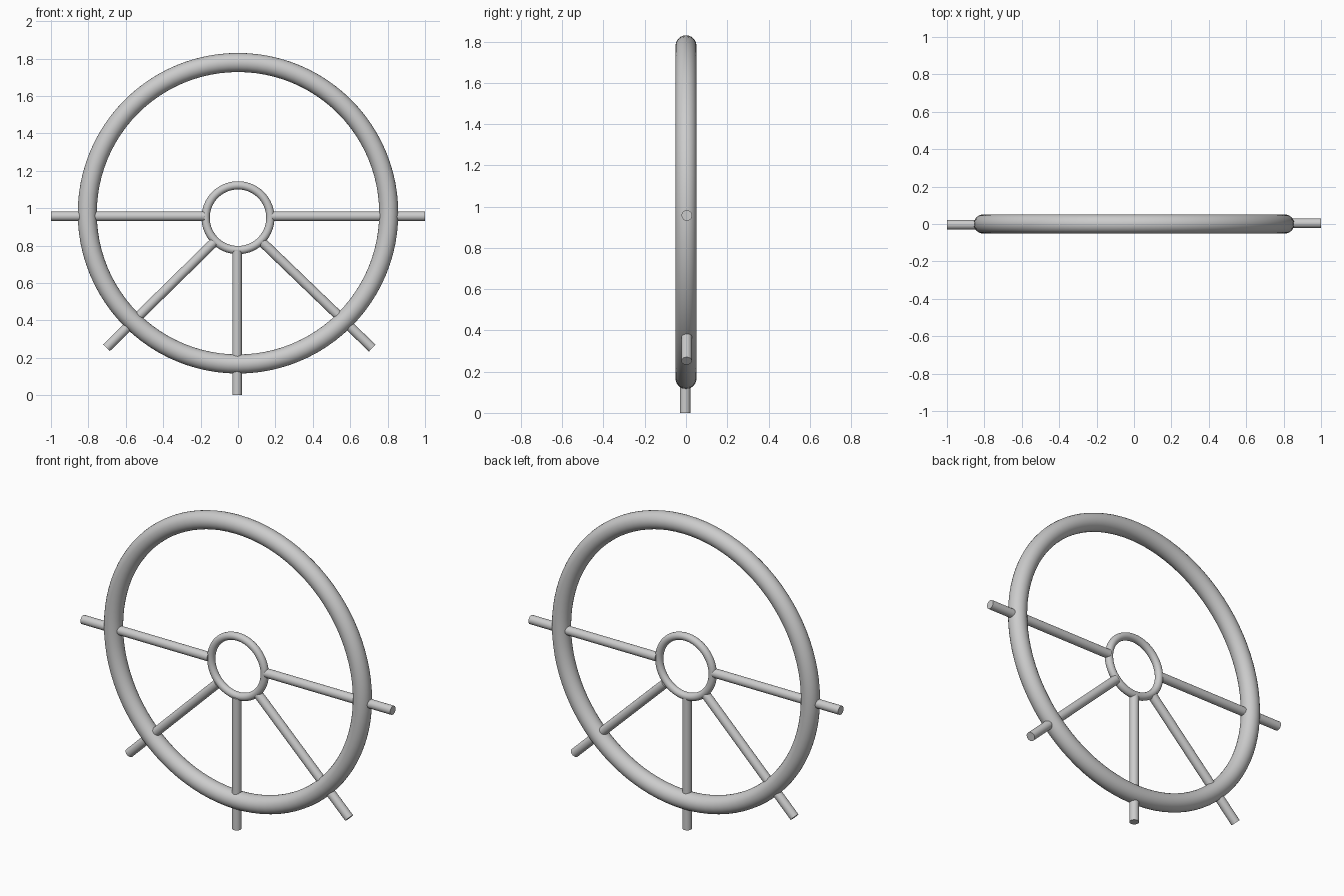
import bpy
from mathutils import Vector

if "Cube" in bpy.data.objects:
    bpy.data.objects.remove(bpy.data.objects["Cube"])


def smooth(name):
    obj = bpy.context.object
    obj.name = name
    bpy.ops.object.shade_smooth_by_angle()
    return obj


def ring(name, z, major, minor):
    bpy.ops.mesh.primitive_torus_add(
        location=(0, 0, z), rotation=(1.5707963, 0, 0),
        major_radius=major, minor_radius=minor,
        major_segments=96, minor_segments=24)
    return smooth(name)


def spoke(name, start, end, radius=0.0255):
    a, b = Vector(start), Vector(end)
    bpy.ops.mesh.primitive_cylinder_add(
        vertices=32, radius=radius, depth=(b - a).length,
        location=(a + b) / 2,
        rotation=(b - a).to_track_quat('Z', 'Y').to_euler())
    return smooth(name)


# Outer rim and small hub ring
ring("rim", 0.973, 0.806, 0.051)
ring("hub_ring", 0.949, 0.173, 0.022)

# Five spokes running from the hub out past the rim
spoke("spoke_left", (-0.18, -0.004, 0.957), (-1.0, -0.004, 0.957))
spoke("spoke_right", (0.18, 0.004, 0.957), (1.0, 0.004, 0.957))
spoke("spoke_bottom", (-0.005, -0.004, 0.77), (-0.005, -0.004, 0.0))
spoke("spoke_lower_left", (-0.128, 0, 0.818), (-0.703, 0, 0.254))
spoke("spoke_lower_right", (0.13, 0.003, 0.818), (0.718, 0.003, 0.252))
